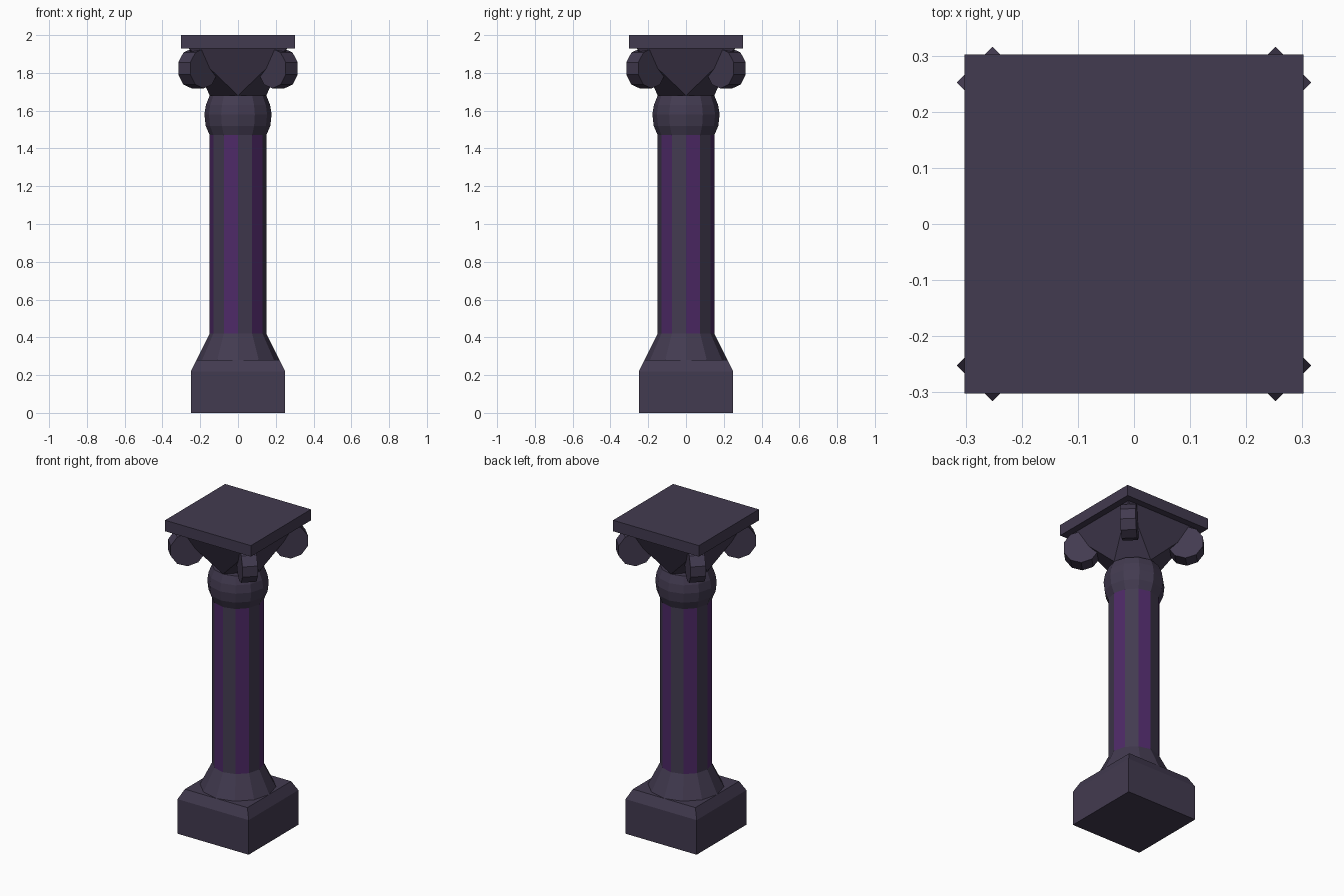
import bpy, bmesh, math
from mathutils import Matrix, Vector

if "Cube" in bpy.data.objects:
    bpy.data.objects.remove(bpy.data.objects["Cube"])


def material(name, rgb):
    m = bpy.data.materials.new(name)
    m.diffuse_color = (*rgb, 1)
    m.use_nodes = True
    m.node_tree.nodes["Principled BSDF"].inputs["Base Color"].default_value = m.diffuse_color
    return m


STONE = material("dark_stone", (0.055, 0.043, 0.08))
PURPLE = material("purple_stripe", (0.075, 0.022, 0.135))


def finish(name, bm, mats=(STONE,)):
    bmesh.ops.recalc_face_normals(bm, faces=bm.faces)
    me = bpy.data.meshes.new(name)
    bm.to_mesh(me)
    bm.free()
    ob = bpy.data.objects.new(name, me)
    bpy.context.collection.objects.link(ob)
    for m in mats:
        me.materials.append(m)
    return ob


def ring(bm, r, z, n, turn=0.0):
    return [bm.verts.new((r * math.cos(turn + math.tau * i / n),
                          r * math.sin(turn + math.tau * i / n), z)) for i in range(n)]


def stack(name, profile, n, turn=0.0, stripes=False):
    """Closed faceted column through (radius, z) rings."""
    bm = bmesh.new()
    rings = [ring(bm, r, z, n, turn) for r, z in profile]
    bm.faces.new(rings[0])
    bm.faces.new(rings[-1])
    for a, b in zip(rings, rings[1:]):
        for i in range(n):
            j = (i + 1) % n
            f = bm.faces.new((a[i], a[j], b[j], b[i]))
            if stripes and i % 2 == 0:
                f.material_index = 1
    return finish(name, bm, (STONE, PURPLE))


Q, S = math.pi / 4, math.sqrt(2)

# Chamfered square base and flared foot
stack("base", [(0.25 * S, 0), (0.25 * S, 0.22), (0.22 * S, 0.28)], 4, Q)
stack("foot", [(0.22, 0.28), (0.15, 0.42)], 12)

# Twelve-sided striped shaft
stack("shaft", [(0.15, 0.42), (0.15, 1.47)], 12, stripes=True)

# Rounded collar
stack("collar", [(0.15, 1.47), (0.171, 1.52), (0.178, 1.58),
                 (0.17, 1.63), (0.15, 1.68)], 12)

# Capital bell: diamond at the neck opening to a square
bm = bmesh.new()
ring(bm, 0.15, 1.68, 4)
ring(bm, 0.26 * S, 1.93, 4, Q)
bmesh.ops.convex_hull(bm, input=bm.verts)
finish("capital", bm)

# Corner scrolls: ten-sided discs standing on the diagonals
for k in range(4):
    bm = bmesh.new()
    spin = Matrix.Rotation(Q + k * math.pi / 2, 4, 'Z')
    place = (spin @ Matrix.Translation((0.302, 0, 1.823))
             @ Matrix.Rotation(math.pi / 2, 4, 'X')
             @ Matrix.Rotation(math.pi / 10, 4, 'Z'))
    bmesh.ops.create_cone(bm, cap_ends=True, segments=10, radius1=0.105,
                          radius2=0.105, depth=0.09, matrix=place)
    # make sure a flat side points outward along the diagonal
    d = spin @ Vector((1, 0, 0))
    far = max(v.co.dot(d) for v in bm.verts)
    if sum(v.co.dot(d) > far - 1e-4 for v in bm.verts) < 4:
        c = Vector((0.302 * d.x, 0.302 * d.y, 1.823))
        axis = d.cross(Vector((0, 0, 1)))
        bmesh.ops.rotate(bm, verts=bm.verts, cent=c,
                         matrix=Matrix.Rotation(math.pi / 10, 3, axis))
    finish(f"scroll_{k + 1}", bm)

# Top slab
stack("top_slab", [(0.302 * S, 1.93), (0.302 * S, 2.0)], 4, Q)
